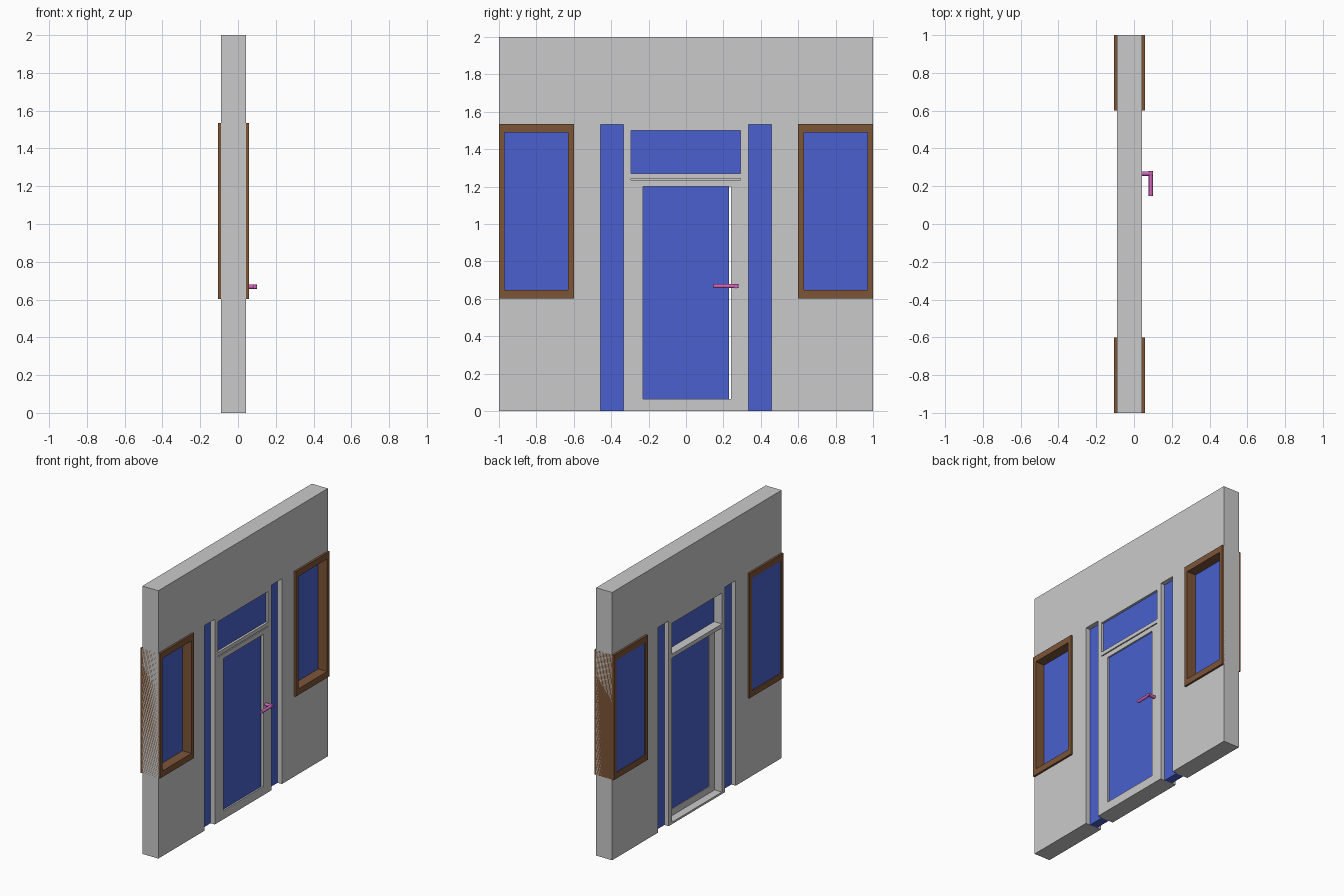
import bpy
import math

if "Cube" in bpy.data.objects:
    bpy.data.objects.remove(bpy.data.objects["Cube"])


def material(name, rgb):
    m = bpy.data.materials.new(name)
    m.diffuse_color = (*rgb, 1)
    m.use_nodes = True
    m.node_tree.nodes["Principled BSDF"].inputs["Base Color"].default_value = m.diffuse_color
    return m


GREY = material("wall grey", (0.59, 0.59, 0.59))
BLUE = material("glass blue", (0.068, 0.118, 0.62))
BROWN = material("frame brown", (0.205, 0.09, 0.039))
PINK = material("handle pink", (0.64, 0.13, 0.50))


def box(name, x, y, z, mat):
    """Box given as (min, max) ranges on each axis."""
    bpy.ops.mesh.primitive_cube_add(size=1)
    ob = bpy.context.object
    ob.name = name
    for v in ob.data.vertices:
        v.co = [r[0] if c < 0 else r[1] for c, r in zip(v.co, (x, y, z))]
    ob.data.materials.append(mat)
    return ob


def cut(target, x, y, z):
    """Remove a box-shaped volume from the target."""
    cutter = box("cutter", x, y, z, target.data.materials[0])
    mod = target.modifiers.new("cut", 'BOOLEAN')
    mod.operation = 'DIFFERENCE'
    mod.solver = 'EXACT'
    mod.object = cutter
    bpy.context.view_layer.objects.active = target
    bpy.ops.object.modifier_apply(modifier=mod.name)
    bpy.data.objects.remove(cutter, do_unlink=True)


def side_range(s, a, b):
    return tuple(sorted((s * a, s * b)))


def rod(name, radius, start, end, mat):
    """Cylinder along x or y between two points."""
    length = math.dist(start, end)
    along_x = abs(end[0] - start[0]) > 0.001
    rot = (0, math.pi / 2, 0) if along_x else (math.pi / 2, 0, 0)
    mid = [(a + b) / 2 for a, b in zip(start, end)]
    bpy.ops.mesh.primitive_cylinder_add(vertices=24, radius=radius, depth=length,
                                        location=mid, rotation=rot)
    ob = bpy.context.object
    ob.name = name
    ob.data.materials.append(mat)
    bpy.ops.object.shade_smooth_by_angle()


THROUGH = (-0.3, 0.3)

# Wall with door leaf and transom rail carved out of it
wall = box("wall", (-0.09, 0.042), (-1, 1), (0, 2), GREY)
cut(wall, (-0.3, -0.03), (-0.295, 0.295), (0.015, 1.24))    # recess behind door
cut(wall, THROUGH, (-0.23, 0.24), (0.065, 1.2))             # door panel opening
cut(wall, THROUGH, (-0.295, 0.292), (1.27, 1.5))            # transom opening
cut(wall, (0.032, 0.3), (-0.295, 0.292), (1.235, 1.242))    # seam above the door

# Door panel and transom pane
box("door_panel", (-0.026, 0.03), (-0.23, 0.23), (0.065, 1.2), BLUE)
box("transom_pane", (-0.025, 0.025), (-0.295, 0.292), (1.27, 1.5), BLUE)

for s, label in ((-1, "left"), (1, "right")):
    # Full-height sidelight beside the door
    y = side_range(s, 0.333, 0.457)
    cut(wall, THROUGH, y, (-0.1, 1.532))
    box(label + "_sidelight", (-0.055, 0.007), y, (0, 1.532), BLUE)

    # Window: frame ring passing through the wall, with its pane near the back
    cut(wall, THROUGH, side_range(s, 0.62, 0.98), (0.62, 1.51))
    frame = box(label + "_window_frame", (-0.105, 0.057),
                side_range(s, 0.6, 1), (0.602, 1.534), BROWN)
    inner = side_range(s, 0.63, 0.97)
    cut(frame, THROUGH, inner, (0.648, 1.488))
    box(label + "_window_pane", (-0.1, -0.017), inner, (0.648, 1.488), BLUE)

# Lever handle
rod("handle_shaft", 0.012, (0.03, 0.267, 0.668), (0.1, 0.267, 0.668), PINK)
rod("handle_lever", 0.011, (0.089, 0.148, 0.668), (0.089, 0.28, 0.668), PINK)
